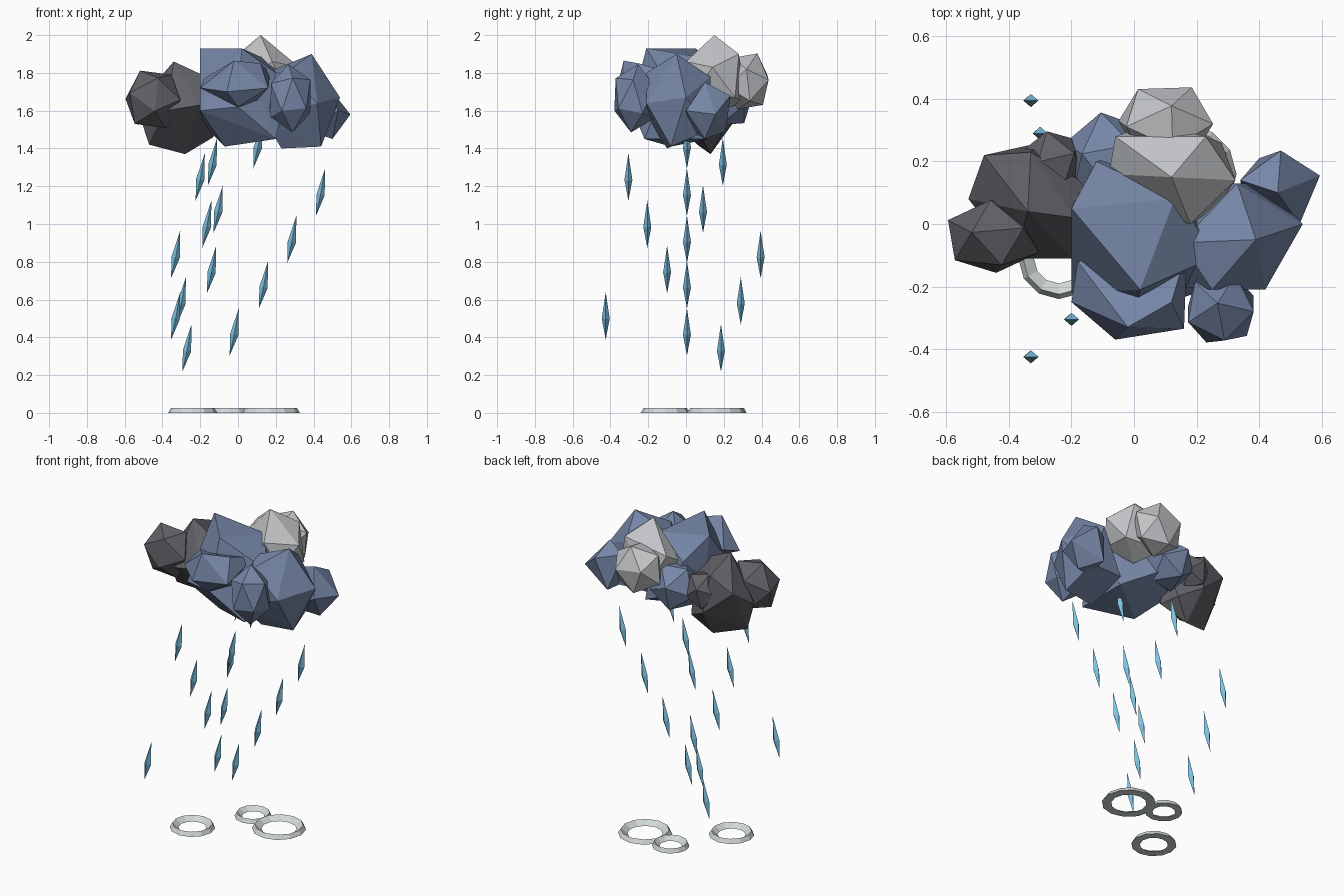
import bpy
import bmesh
from math import radians, tau
from mathutils import Matrix, Vector

cube = bpy.data.objects.get("Cube")
if cube:
    bpy.data.objects.remove(cube, do_unlink=True)


def material(name, rgb):
    mat = bpy.data.materials.new(name)
    mat.use_nodes = True
    mat.diffuse_color = (*rgb, 1)
    shader = mat.node_tree.nodes["Principled BSDF"]
    shader.inputs["Base Color"].default_value = (*rgb, 1)
    shader.inputs["Roughness"].default_value = 0.9
    return mat


STORM_BLUE = material("storm blue", (0.18, 0.24, 0.385))
PALE_GREY = material("pale grey", (0.55, 0.56, 0.58))
CHARCOAL = material("charcoal", (0.118, 0.118, 0.135))
RAIN_BLUE = material("rain blue", (0.2, 0.53, 0.75))
RIPPLE_WHITE = material("ripple white", (0.64, 0.69, 0.685))


def finish(bm, name, mat, location=(0, 0, 0)):
    bmesh.ops.recalc_face_normals(bm, faces=bm.faces)
    mesh = bpy.data.meshes.new(name)
    bm.to_mesh(mesh)
    bm.free()
    mesh.materials.append(mat)
    obj = bpy.data.objects.new(name, mesh)
    obj.location = location
    bpy.context.collection.objects.link(obj)


def puff(name, mat, location, radii, tilt=0, azimuth=0, spin=0):
    """Faceted cloud lump; its pole leans by tilt towards azimuth."""
    bm = bmesh.new()
    bmesh.ops.create_icosphere(bm, subdivisions=1, radius=1)
    turn = (Matrix.Rotation(radians(azimuth), 4, "Z")
            @ Matrix.Rotation(radians(tilt), 4, "Y")
            @ Matrix.Rotation(radians(spin), 4, "Z"))
    bm.transform(Matrix.Diagonal((*radii, 1)) @ turn)
    finish(bm, name, mat, location)


def boulder(name, mat, corners):
    """Irregular cloud lump stretched over a few corners."""
    bm = bmesh.new()
    for corner in corners:
        bm.verts.new(corner)
    bmesh.ops.convex_hull(bm, input=bm.verts)
    loose = [v for v in bm.verts if not v.link_faces]
    bmesh.ops.delete(bm, geom=loose, context="VERTS")
    finish(bm, name, mat)


def raindrop(name, location):
    """Slim four-sided drop, fuller below, slanted by the wind."""
    bm = bmesh.new()
    bmesh.ops.create_uvsphere(bm, u_segments=4, v_segments=2, radius=1)
    slant = Matrix.Rotation(radians(11), 4, "Y")
    bm.transform(Matrix.Translation((0, 0, -0.006)) @ slant
                 @ Matrix.Diagonal((0.022, 0.021, 0.128, 1)))
    for vert in bm.verts:
        if abs(vert.co.z) < 0.05:
            vert.co.z -= 0.015
    finish(bm, name, RAIN_BLUE, location)


def ripple(name, x, y, radius, width):
    """Low ring with a ridged section, spun around its centre."""
    bm = bmesh.new()
    section = ((0, 0), (0.3, 0.026), (1, 0))
    verts = [bm.verts.new((radius - width * u, 0, z)) for u, z in section]
    edges = [bm.edges.new((verts[i], verts[i - 1])) for i in range(len(verts))]
    bmesh.ops.spin(bm, geom=verts + edges, cent=(0, 0, 0), axis=(0, 0, 1),
                   angle=tau, steps=12, use_duplicate=False)
    bmesh.ops.remove_doubles(bm, verts=bm.verts, dist=0.0005)
    finish(bm, name, RIPPLE_WHITE, Vector((x, y, 0)))


# Blue body of the cloud
boulder("cloud_main", STORM_BLUE, (
    (-0.2, 0.05, 1.93), (0.02, -0.21, 1.93), (-0.12, 0.2, 1.8),
    (0.13, 0.08, 1.88), (-0.2, -0.22, 1.6), (0, -0.29, 1.62),
    (0.2, -0.22, 1.45), (-0.07, -0.08, 1.41), (0.2, 0.12, 1.45),
    (0.27, -0.1, 1.75), (0, 0.23, 1.56), (-0.18, 0.1, 1.52)))
boulder("cloud_left", STORM_BLUE, (
    (0.39, -0.05, 1.9), (0.15, -0.06, 1.8), (0.33, 0.13, 1.78),
    (0.54, 0, 1.67), (0.42, -0.21, 1.64), (0.25, -0.21, 1.8),
    (0.44, -0.08, 1.41), (0.23, -0.1, 1.4), (0.42, 0.13, 1.5),
    (0.14, -0.2, 1.55), (0.2, 0.12, 1.5)))
boulder("cloud_left_tip", STORM_BLUE, (
    (0.47, 0.235, 1.68), (0.595, 0.155, 1.58), (0.53, 0, 1.6),
    (0.34, 0.14, 1.7), (0.46, 0.1, 1.75), (0.5, 0.1, 1.45),
    (0.4, 0.21, 1.49), (0.36, 0.02, 1.5)))
boulder("cloud_front", STORM_BLUE, (
    (-0.2, -0.25, 1.72), (-0.06, -0.37, 1.7), (0.16, -0.335, 1.72),
    (-0.02, -0.33, 1.865), (0.12, -0.25, 1.85), (0.17, -0.08, 1.8),
    (-0.18, -0.12, 1.77), (0, -0.3, 1.62), (0.08, -0.18, 1.63)))
puff("cloud_front_left", STORM_BLUE, (0.278, -0.272, 1.665), (0.125, 0.125, 0.183), 10, 120, 15)
puff("cloud_back", STORM_BLUE, (-0.08, 0.2, 1.65), (0.155, 0.165, 0.155), 75, 100, 0)

# Pale lumps at the back
boulder("pale_top", PALE_GREY, (
    (0.12, 0.15, 2), (0.18, 0, 1.86), (0.325, 0.14, 1.83),
    (0.23, 0.28, 1.9), (-0.06, 0.28, 1.85), (-0.08, 0.16, 1.78),
    (0.02, 0.05, 1.72), (0.26, 0.05, 1.7), (0.28, 0.26, 1.67),
    (0.05, 0.32, 1.64), (0.13, 0.15, 1.6)))
puff("pale_back", PALE_GREY, (0.102, 0.325, 1.755), (0.165, 0.13, 0.163), 25, 75, 55)

# Dark lumps on the right
boulder("dark_main", CHARCOAL, (
    (-0.34, 0.04, 1.86), (-0.19, 0.02, 1.79), (-0.48, 0.22, 1.7),
    (-0.33, 0.23, 1.78), (-0.14, 0.12, 1.7), (-0.2, -0.11, 1.63),
    (-0.38, -0.11, 1.6), (-0.53, 0.08, 1.6), (-0.47, 0.06, 1.42),
    (-0.28, 0.13, 1.37), (-0.13, 0.08, 1.46), (-0.3, 0.26, 1.55),
    (-0.17, 0.19, 1.48)))
puff("dark_tip", CHARCOAL, (-0.45, -0.04, 1.66), (0.16, 0.125, 0.17), 40, 20, 20)
puff("dark_back", CHARCOAL, (-0.26, 0.19, 1.66), (0.115, 0.115, 0.125), 70, 100, 10)

# Falling rain: a middle row and scattered drops
MIDDLE_X = (0.105, 0.437, 0.285, 0.135, -0.02)
MIDDLE_Z = (1.425, 1.175, 0.925, 0.685, 0.435)
drops = [(x, 0.005, z) for x, z in zip(MIDDLE_X, MIDDLE_Z)]
drops += [
    (-0.2, -0.305, 1.255), (-0.135, 0.195, 1.335), (-0.165, -0.205, 1.005),
    (-0.105, 0.09, 1.085), (-0.33, 0.395, 0.845), (-0.14, -0.1, 0.765),
    (-0.33, -0.425, 0.52), (-0.3, 0.29, 0.6), (-0.27, 0.185, 0.35),
]
for number, place in enumerate(drops, 1):
    raindrop(f"raindrop_{number}", place)

# Ripples on the ground
ripple("ripple_front", -0.24, -0.11, 0.13, 0.05)
ripple("ripple_large", 0.173, 0.16, 0.155, 0.054)
ripple("ripple_small", -0.043, 0.213, 0.107, 0.042)
